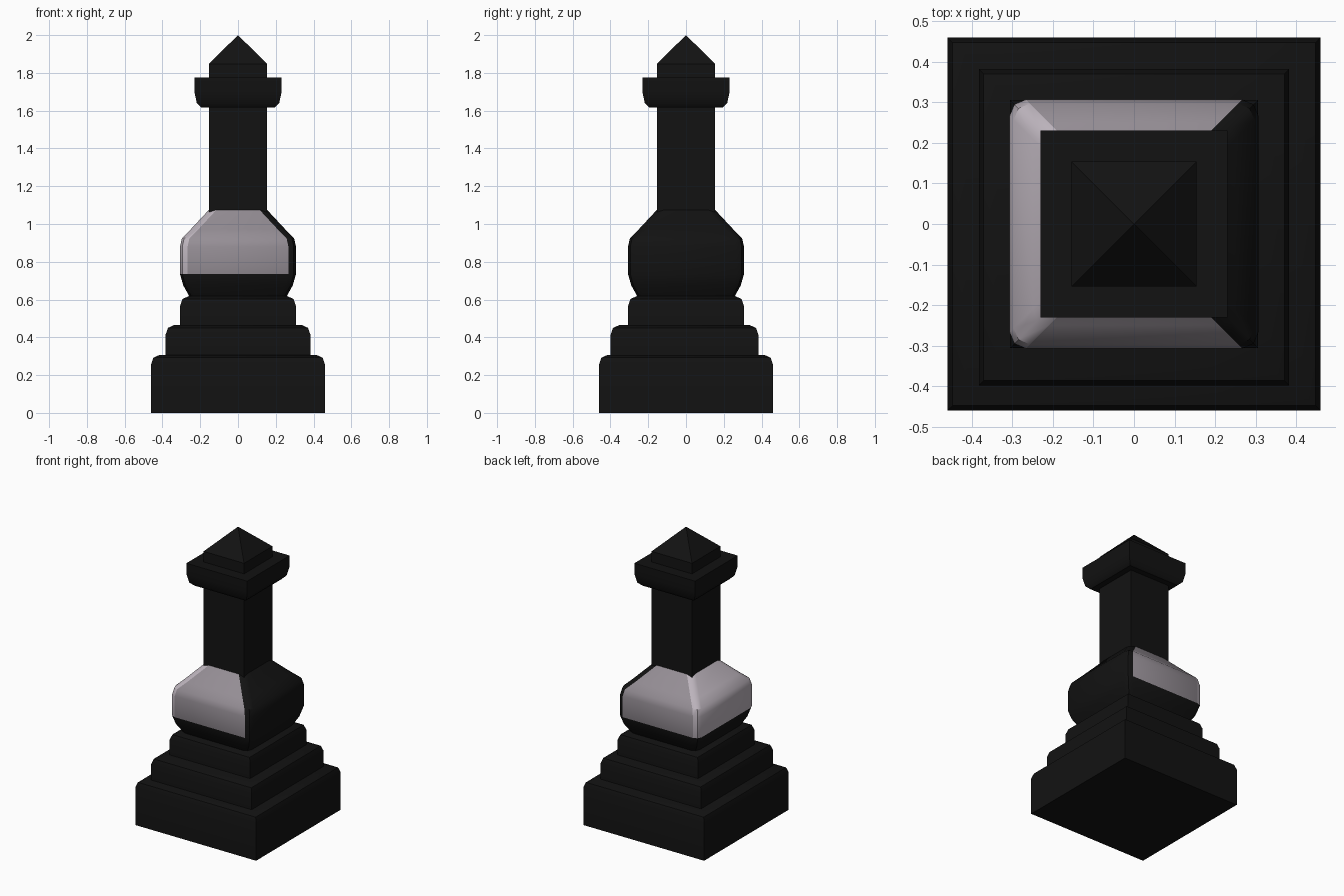
import bpy, bmesh

if "Cube" in bpy.data.objects:
    bpy.data.objects.remove(bpy.data.objects["Cube"])


def material(name, rgb):
    m = bpy.data.materials.new(name)
    m.diffuse_color = (*rgb, 1)
    m.use_nodes = True
    m.node_tree.nodes["Principled BSDF"].inputs["Base Color"].default_value = m.diffuse_color
    return m


BLACK = material("black_stone", (0.006, 0.006, 0.006))
PALE = material("pale_stone", (0.50, 0.45, 0.50))
GREY = material("grey_stone", (0.30, 0.27, 0.30))


def ring(w, c):
    """Square of half width w; c is the size of the rounded corner."""
    if w == 0:
        return [(0, 0)]
    corner = [(w, w)] if c is None else [(w, w - c), (w - 0.3 * c, w - 0.3 * c), (w - c, w)]
    pts = []
    for _ in range(4):
        pts += corner
        corner = [(-y, x) for x, y in corner]
    return pts


def square_turned(name, profile, corner=None, y_shift=0.0, y_scale=1.0):
    """Stack square rings along a (half width, height) profile into a closed solid."""
    bm = bmesh.new()
    rings = [[bm.verts.new((x, y * y_scale + y_shift, z)) for x, y in ring(w, corner)]
             for w, z in profile]
    for a, b in zip(rings, rings[1:]):
        n = len(a)
        for i in range(n):
            j = (i + 1) % n
            bm.faces.new((a[i], a[j], b[0]) if len(b) == 1 else (a[i], a[j], b[j], b[i]))
    bm.faces.new(rings[0][::-1])
    if len(rings[-1]) > 1:
        bm.faces.new(rings[-1])
    bmesh.ops.recalc_face_normals(bm, faces=bm.faces)
    mesh = bpy.data.meshes.new(name)
    bm.to_mesh(mesh)
    bm.free()
    obj = bpy.data.objects.new(name, mesh)
    bpy.context.collection.objects.link(obj)
    mesh.materials.append(BLACK)
    bpy.ops.object.select_all(action='DESELECT')
    obj.select_set(True)
    bpy.context.view_layer.objects.active = obj
    bpy.ops.object.shade_smooth_by_angle(angle=0.6)
    return obj


def step(name, w, z0, z1, **kw):
    """Plinth step with a rounded top edge."""
    return square_turned(name, [(w, z0), (w, z1 - 0.05), (w - 0.012, z1 - 0.015),
                                (w - 0.045, z1)], **kw)


# Stepped base
step("base_step", 0.46, 0.0, 0.307)
step("middle_step", 0.383, 0.28, 0.465, y_shift=-0.008, y_scale=1.02)
step("upper_step", 0.306, 0.44, 0.618)

# Swollen block with rounded corners, pale on three sides
block = square_turned("swollen_block", [
    (0.255, 0.612), (0.290, 0.675), (0.307, 0.735), (0.307, 0.88),
    (0.297, 0.925), (0.250, 0.972), (0.154, 1.075)], corner=0.04)
block.data.materials.append(PALE)
block.data.materials.append(GREY)
for p in block.data.polygons:
    if p.center.z > 0.72 and abs(p.normal.z) < 0.95:
        if p.normal.x < -0.2:
            p.material_index = 1
        elif p.normal.x < 0.2:
            p.material_index = 2

# Shaft with pyramid tip
square_turned("shaft", [(0.154, 1.0), (0.154, 1.848), (0, 2.0)])

# Projecting cap
square_turned("cap", [(0.195, 1.617), (0.218, 1.64), (0.231, 1.70), (0.231, 1.775)])
